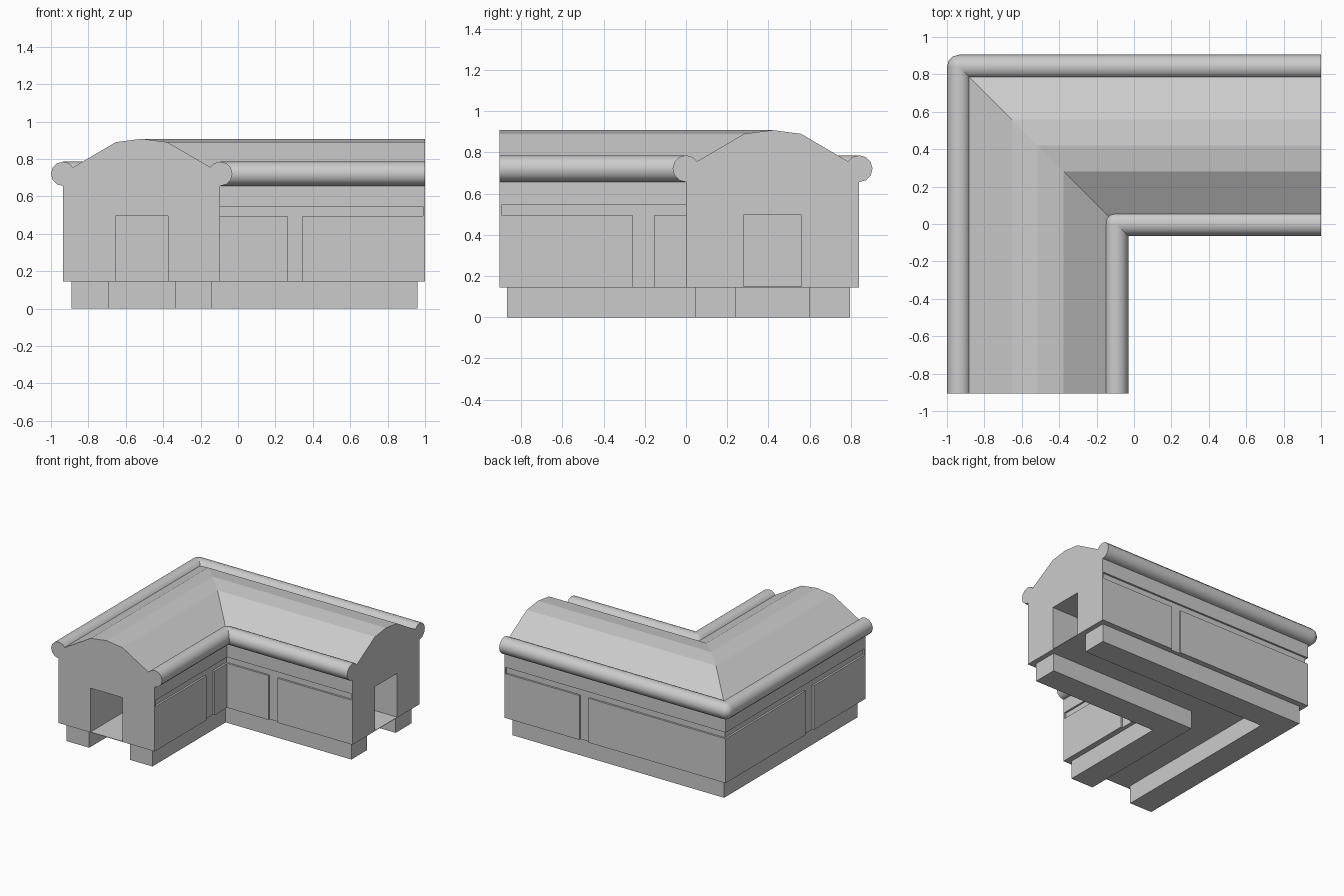
import bpy, bmesh, math

cube = bpy.data.objects.get("Cube")
if cube:
    bpy.data.objects.remove(cube, do_unlink=True)

# One plain grey for everything
stone = bpy.data.materials.new("plain_grey")
stone.use_nodes = True
grey = (0.6, 0.6, 0.6, 1)
stone.diffuse_color = grey
bsdf = next(n for n in stone.node_tree.nodes if n.type == "BSDF_PRINCIPLED")
bsdf.inputs["Base Color"].default_value = grey

# Centre lines of the two wings, and their free ends
CX, CY = -0.515, 0.42
END_Y, END_X = -0.905, 1.0


# Stations along the L: u is the offset from the centre line, inner side positive
def at_y(y):
    return lambda u, z: (CX + u, y, z)


def at_x(x):
    return lambda u, z: (x, CY - u, z)


def mitre(u, z):
    return (CX + u, CY - u, z)


FULL = [at_y(END_Y), mitre, at_x(END_X)]


def finish(name, bm, smooth=False):
    bmesh.ops.recalc_face_normals(bm, faces=bm.faces)
    mesh = bpy.data.meshes.new(name)
    bm.to_mesh(mesh)
    bm.free()
    mesh.materials.append(stone)
    obj = bpy.data.objects.new(name, mesh)
    bpy.context.collection.objects.link(obj)
    if smooth:
        bpy.ops.object.select_all(action="DESELECT")
        obj.select_set(True)
        bpy.context.view_layer.objects.active = obj
        bpy.ops.object.shade_smooth_by_angle(angle=math.radians(40))
    return obj


def sweep(name, profile, stations, smooth=False):
    bm = bmesh.new()
    rings = [[bm.verts.new(s(u, z)) for u, z in profile] for s in stations]
    n = len(profile)
    for a, b in zip(rings, rings[1:]):
        for i in range(n):
            j = (i + 1) % n
            bm.faces.new((a[i], a[j], b[j], b[i]))
    bm.faces.new(rings[0])
    bm.faces.new(rings[-1])
    return finish(name, bm, smooth)


def rect(u0, u1, z0, z1):
    return [(u0, z0), (u1, z0), (u1, z1), (u0, z1)]


def mirrored(half):
    return half + [(-u, z) for u, z in reversed(half) if u]


# Sections: passage, wall and gently arched roof
WALL, CORE, BASE, PANEL_TOP, BAND = 0.42, 0.405, 0.145, 0.495, 0.545
passage = [(0.14, PANEL_TOP), (0.14, BASE)]
roof = [(WALL, 0.72), (0.36, 0.76), (0.138, 0.89), (0, 0.908)]
body = mirrored(passage + [(CORE, BASE), (CORE, BAND), (WALL, BAND)] + roof)
gable = mirrored(passage + [(WALL, BASE)] + roof)

sweep("walls_and_roof", body, FULL)
sweep("passage_floor", rect(-0.15, 0.15, BASE, BASE + 0.004), FULL)
sweep("front_gable", gable, [at_y(END_Y), at_y(END_Y + 0.01)])
sweep("side_gable", gable, [at_x(END_X - 0.01), at_x(END_X)])

for side, s in (("outer", -1), ("inner", 1)):
    # Wall panels with gaps between them
    section = rect(s * (CORE - 0.005), s * WALL, BASE, PANEL_TOP)
    sweep(side + "_corner_panel", section, [at_y(-0.155), mitre, at_x(0.265)])
    sweep(side + "_front_panel", section, [at_y(END_Y), at_y(-0.26)])
    sweep(side + "_side_panel", section, [at_x(0.345), at_x(END_X)])

    # Plinth strip under the wall
    sweep(side + "_plinth", rect(s * 0.178, s * 0.375, 0, BASE),
          [at_y(-0.868), mitre, at_x(0.96)])

    # Round eave rolls meeting at a ball joint
    u0, z0, r, n = s * WALL, 0.721, 0.065, 12
    circle = [(u0 + r * math.cos(2 * math.pi * i / n),
               z0 + r * math.sin(2 * math.pi * i / n)) for i in range(n)]
    sweep(side + "_front_eave_roll", circle, [at_y(END_Y), at_y(CY - u0)], True)
    sweep(side + "_side_eave_roll", circle, [at_x(CX + u0), at_x(END_X)], True)
    bm = bmesh.new()
    bmesh.ops.create_uvsphere(bm, u_segments=n, v_segments=n // 2, radius=r)
    ball = finish(side + "_eave_corner", bm, True)
    ball.location = mitre(u0, z0)
